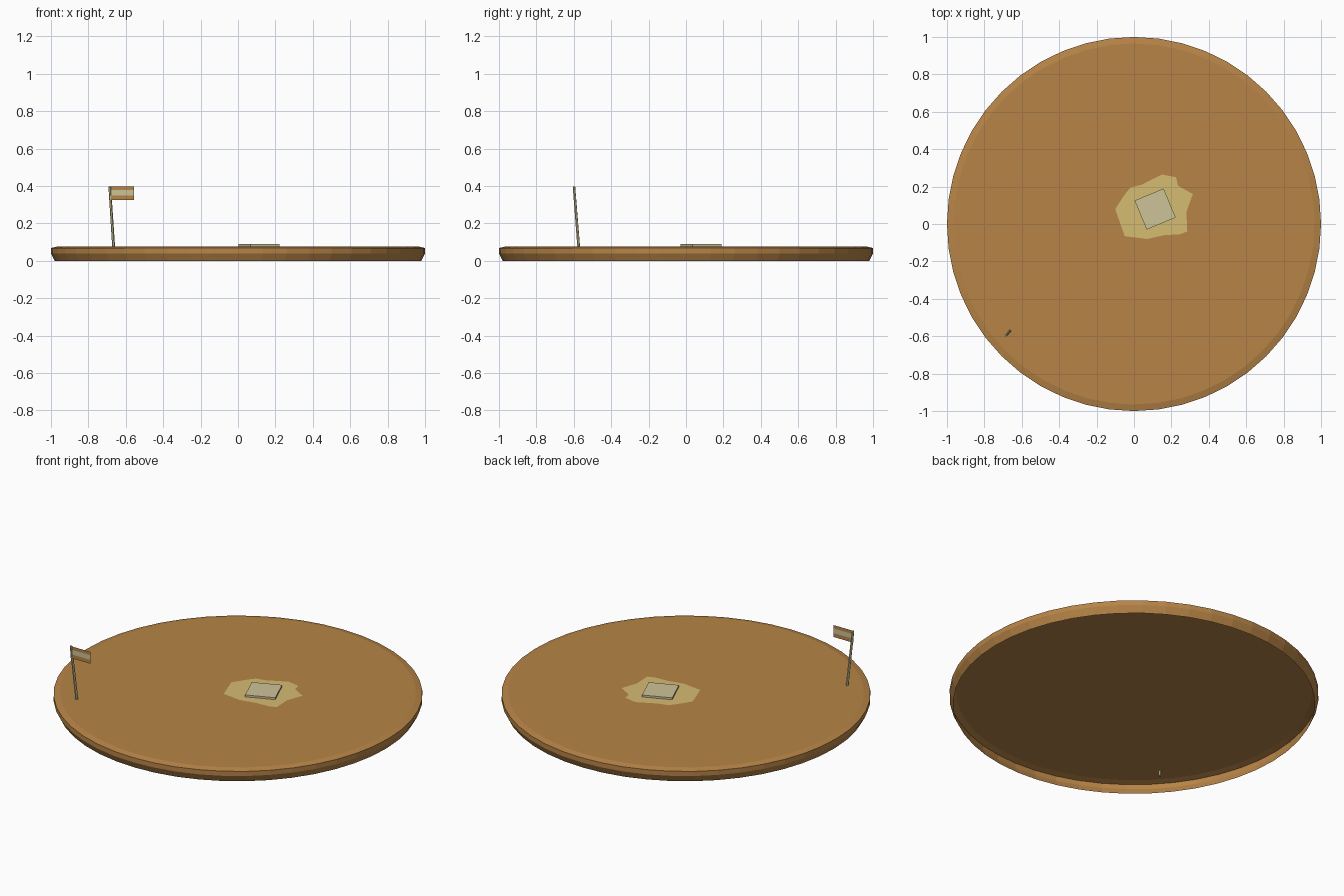
import bpy, bmesh, math
from mathutils import Vector, Matrix

if "Cube" in bpy.data.objects:
    bpy.data.objects.remove(bpy.data.objects["Cube"])


def material(name, r, g, b):
    # sRGB 0-255 to linear diffuse colour
    lin = [((c / 255 + 0.055) / 1.055) ** 2.4 for c in (r, g, b)]
    m = bpy.data.materials.new(name)
    m.diffuse_color = (*lin, 1)
    m.use_nodes = True
    m.node_tree.nodes["Principled BSDF"].inputs["Base Color"].default_value = m.diffuse_color
    return m


clay = material("clay_brown", 183, 132, 71)
sand = material("pale_sand", 214, 188, 114)
stone = material("cream_stone", 206, 194, 152)


def add_object(name, bm, *mats):
    mesh = bpy.data.meshes.new(name)
    bm.to_mesh(mesh)
    bm.free()
    for m in mats:
        mesh.materials.append(m)
    ob = bpy.data.objects.new(name, mesh)
    bpy.context.collection.objects.link(ob)
    return ob


# Round ground disc: hollow shell with a bevelled rim, open underneath
SEGMENTS = 48
TOP = 0.076
bm = bmesh.new()
rings = []
for r, z in [(0.98, 0), (1.0, 0.04), (1.0, 0.068), (0.965, TOP)]:
    rings.append([bm.verts.new((r * math.cos(a), r * math.sin(a), z))
                  for a in (2 * math.pi * i / SEGMENTS for i in range(SEGMENTS))])
for low, high in zip(rings, rings[1:]):
    for i in range(SEGMENTS):
        j = (i + 1) % SEGMENTS
        bm.faces.new((low[i], low[j], high[j], high[i]))
bm.faces.new(rings[-1])
add_object("ground_disc", bm, clay)

# Irregular sandy patch lying on the disc, a single sheet
outline = [(-.02, .195), (.04, .21), (.15, .265), (.225, .25), (.235, .205),
           (.315, .16), (.28, .065), (.285, -.04), (.245, -.055), (.16, -.06),
           (.07, -.08), (-.05, -.065), (-.09, .05), (-.1, .08), (-.055, .15)]
bm = bmesh.new()
bm.faces.new([bm.verts.new((x, y, TOP + 0.0015)) for x, y in reversed(outline)])
add_object("sand_patch", bm, sand)

# Square stone slab, turned on the patch
bm = bmesh.new()
bmesh.ops.create_cube(bm, size=1, matrix=Matrix.Translation((0.113, 0.08, 0.083))
                      @ Matrix.Rotation(math.radians(22.5), 4, 'Z')
                      @ Matrix.Diagonal((0.168, 0.168, 0.012, 1)))
add_object("stone_slab", bm, stone)

# Leaning flag pole, its foot poking through the top sheet
foot, tip = Vector((-0.663, -0.5715, 0.045)), Vector((-0.686, -0.599, 0.397))
axis = tip - foot
bm = bmesh.new()
bmesh.ops.create_cone(bm, cap_ends=True, segments=6, radius1=0.008, radius2=0.007,
                      depth=axis.length,
                      matrix=Matrix.Translation((foot + tip) / 2)
                      @ axis.to_track_quat('Z', 'Y').to_matrix().to_4x4())
add_object("flag_pole", bm, stone)

# Flat striped flag: three bands, the middle one pale
bm = bmesh.new()
rows = [[bm.verts.new((x, -0.6, z)) for x in (-0.688, -0.556)]
        for z in (0.326, 0.349, 0.377, 0.397)]
for k in range(3):
    a, b = rows[k], rows[k + 1]
    f = bm.faces.new((a[0], a[1], b[1], b[0]))
    f.material_index = 1 if k == 1 else 0
add_object("flag", bm, clay, stone)
